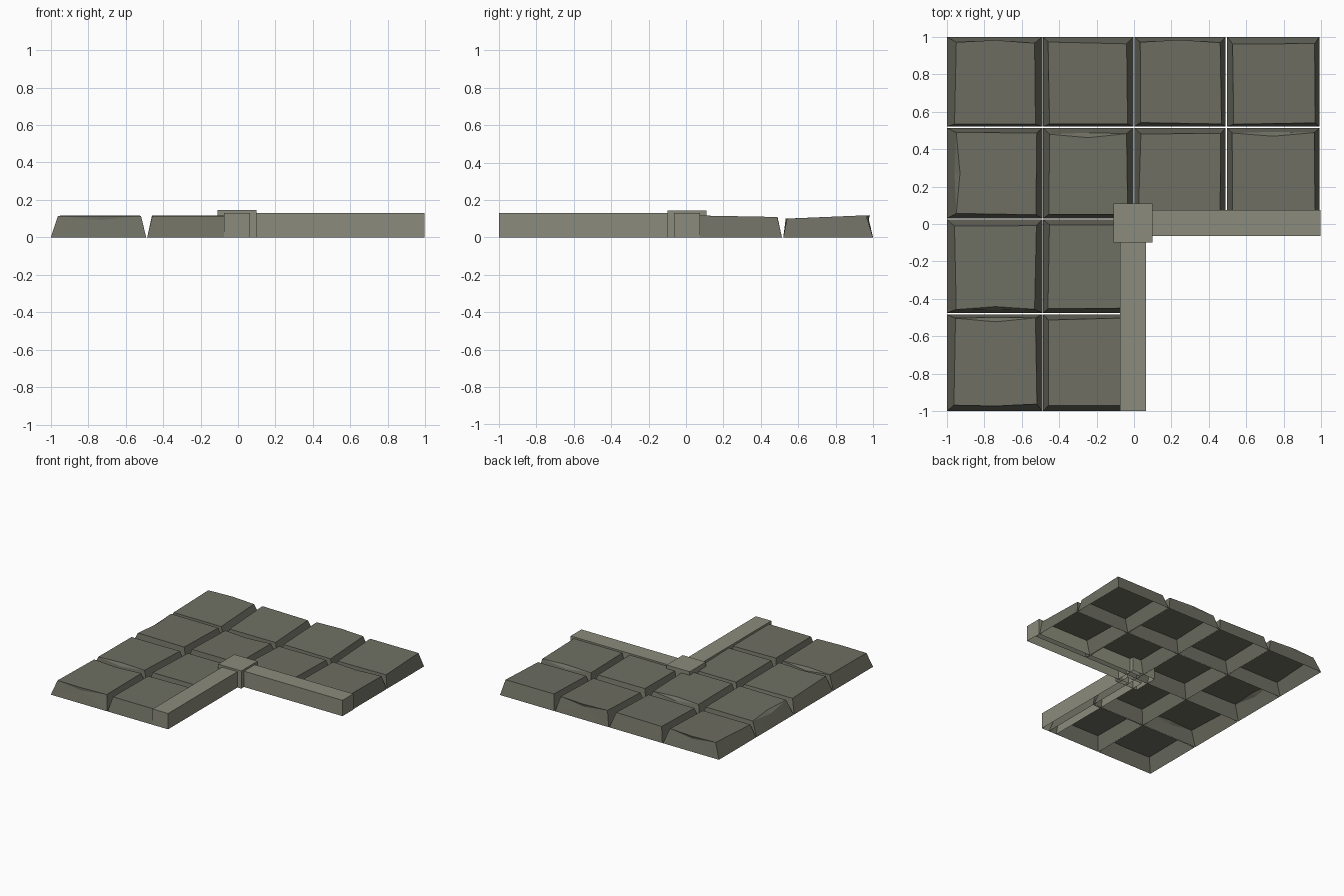
import bpy, bmesh, random
from mathutils import Vector

if "Cube" in bpy.data.objects:
    bpy.data.objects.remove(bpy.data.objects["Cube"])

random.seed(4)


def material(name, rgb):
    m = bpy.data.materials.new(name)
    m.diffuse_color = (*rgb, 1)
    m.use_nodes = True
    m.node_tree.nodes["Principled BSDF"].inputs["Base Color"].default_value = m.diffuse_color
    return m


STONE = material("dark_stone", (0.155, 0.157, 0.122))
TRIM = material("light_stone", (0.26, 0.265, 0.2))


def finish(name, bm, mat):
    bmesh.ops.recalc_face_normals(bm, faces=bm.faces)
    # the shells are open underneath: make the top face upward
    top = max(bm.faces, key=lambda f: f.calc_center_median().z)
    top.normal_update()
    if top.normal.z < 0:
        bmesh.ops.reverse_faces(bm, faces=bm.faces)
    me = bpy.data.meshes.new(name)
    bm.to_mesh(me)
    bm.free()
    me.materials.append(mat)
    bpy.context.collection.objects.link(bpy.data.objects.new(name, me))


def box(name, x0, x1, y0, y1, h):
    """Block without an underside."""
    bm = bmesh.new()
    xy = [(x0, y0), (x1, y0), (x1, y1), (x0, y1)]
    b = [bm.verts.new((*p, 0)) for p in xy]
    t = [bm.verts.new((*p, h)) for p in xy]
    bm.faces.new(t)
    for i in range(4):
        j = (i + 1) % 4
        bm.faces.new((b[i], b[j], t[j], t[i]))
    finish(name, bm, TRIM)


def slab(name, xs, ys, heights, chips):
    """Worn paving slab; chips maps side (0 front, 1 right, 2 back, 3 left) to depth."""
    (x0, x1, tx0, tx1), (y0, y1, ty0, ty1), (hf, hb) = xs, ys, heights
    bm = bmesh.new()
    base = [(x0, y0, 0), (x1, y0, 0), (x1, y1, 0), (x0, y1, 0)]
    top = [(tx0, ty0, hf), (tx1, ty0, hf), (tx1, ty1, hb), (tx0, ty1, hb)]
    top = [Vector(p) + Vector((random.uniform(-.007, .007), random.uniform(-.006, .006), 0)) for p in top]
    b = [bm.verts.new(p) for p in base]
    t = [bm.verts.new(p) for p in top]
    inward = [Vector((0, 1, 0)), Vector((-1, 0, 0)), Vector((0, -1, 0)), Vector((1, 0, 0))]
    outline = []
    for i in range(4):
        j = (i + 1) % 4
        outline.append(t[i])
        if i in chips:
            mid = (t[i].co + t[j].co) / 2
            foot = (b[i].co + b[j].co) / 2
            notch = bm.verts.new(mid + inward[i] * chips[i])
            low = bm.verts.new(foot.lerp(mid, 0.8))
            outline.append(notch)
            for f in ((b[i], b[j], low), (b[i], low, t[i]), (b[j], t[j], low),
                      (t[i], low, notch), (low, t[j], notch)):
                bm.faces.new(f)
        else:
            bm.faces.new((b[i], b[j], t[j], t[i]))
    bm.faces.new(outline)
    finish(name, bm, STONE)


# Slab grid: base limits, then top limits
cols = [(-1, -.49, -.955, -.525), (-.485, -.003, -.455, -.035),
        (.002, .49, .03, .463), (.497, .99, .527, .965)]
rows = [(.52, 1, .538, .967), (.03, .513, .052, .485),
        (-.475, .025, -.452, -.01), (-1, -.483, -.965, -.507)]
heights = [(.1, .118), (.117, .109), (.117, .107), (.115, .112)]
chips = {(0, 0): {2: -.014}, (0, 2): {2: -.014}, (1, 0): {3: .02}, (1, 1): {2: .02},
         (1, 3): {2: .018}, (2, 0): {0: .015}, (3, 0): {2: .02, 0: -.008}}
for r, ys in enumerate(rows):
    for c, xs in enumerate(cols):
        if r < 2 or c < 2:
            slab(f"paving_slab_{r}_{c}", xs, ys, heights[r], chips.get((r, c), {}))

# Border kerbs along the inner corner and the corner block
box("kerb_right", 0, .995, -.065, .075, .13)
box("kerb_front", -.075, .065, -1, 0, .13)
box("corner_block", -.11, .1, -.1, .11, .145)
